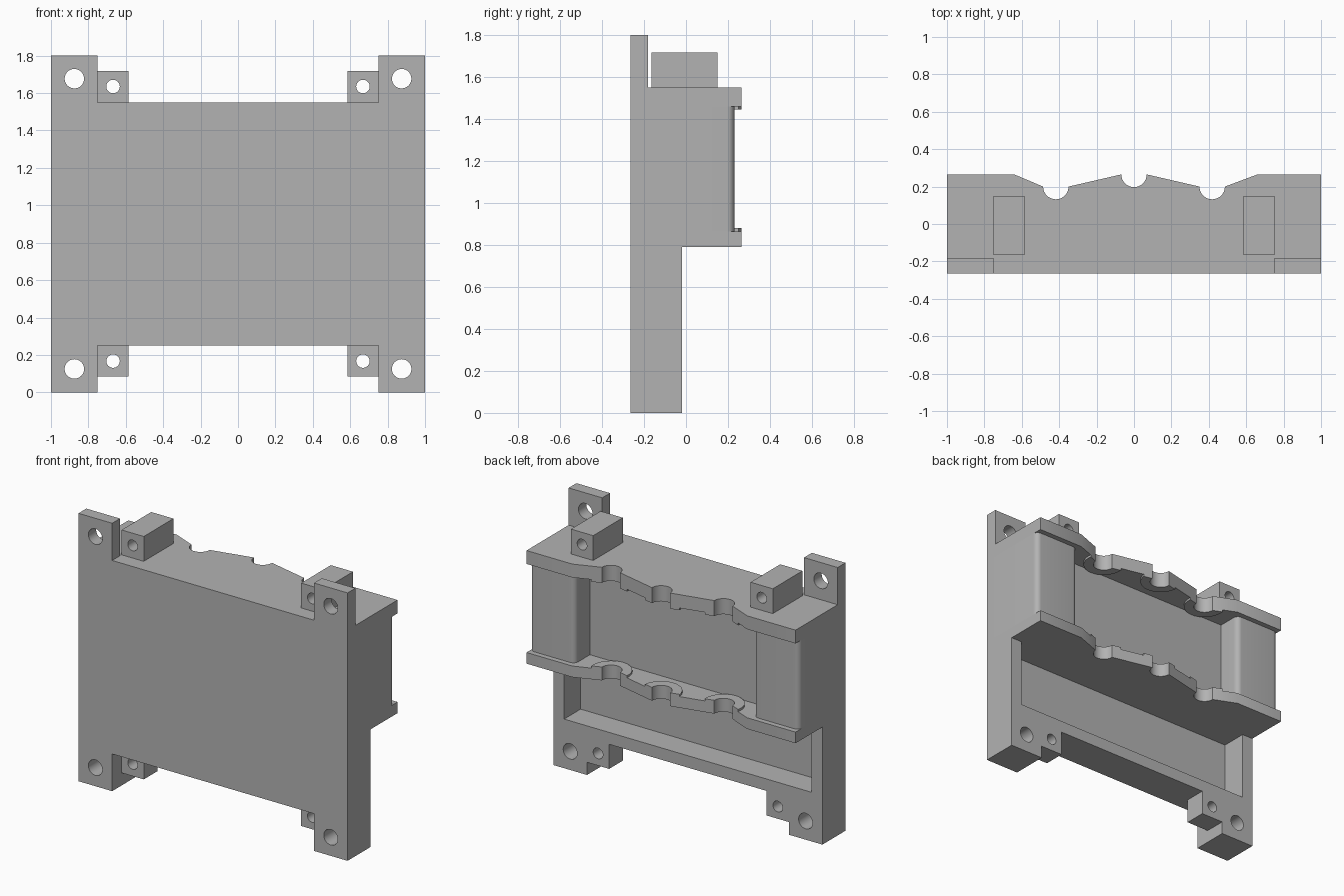
import bpy, bmesh
from math import pi, cos, sin, radians

if "Cube" in bpy.data.objects:
    bpy.data.objects.remove(bpy.data.objects["Cube"])

grey = bpy.data.materials.new("plain_grey")
grey.use_nodes = True
grey.diffuse_color = (0.45, 0.45, 0.45, 1)
grey.node_tree.nodes["Principled BSDF"].inputs["Base Color"].default_value = (0.45, 0.45, 0.45, 1)

FRONT, BACK = -0.265, 0.265
FRAME_BACK = -0.02
SHELF_LOW, SHELF_HIGH = (0.79, 0.865), (1.46, 1.55)


def prism(name, outline, z0, z1):
    """Extrude a plan outline between two heights."""
    bm = bmesh.new()
    face = bm.faces.new([bm.verts.new((x, y, z0)) for x, y in outline])
    out = bmesh.ops.extrude_face_region(bm, geom=[face])
    bmesh.ops.translate(bm, vec=(0, 0, z1 - z0),
                        verts=[v for v in out["geom"] if isinstance(v, bmesh.types.BMVert)])
    bmesh.ops.recalc_face_normals(bm, faces=bm.faces)
    mesh = bpy.data.meshes.new(name)
    bm.to_mesh(mesh)
    bm.free()
    mesh.materials.append(grey)
    ob = bpy.data.objects.new(name, mesh)
    bpy.context.collection.objects.link(ob)
    return ob


def box(name, xs, ys, zs):
    (a, b), (c, d) = xs, ys
    return prism(name, [(a, c), (b, c), (b, d), (a, d)], *zs)


def arc(cx, cy, r, start, end, n=12):
    steps = [start + (end - start) * i / n for i in range(n + 1)]
    return [(cx + r * cos(t), cy + r * sin(t)) for t in steps]


def boolean(ob, tool, operation):
    mod = ob.modifiers.new("cut", "BOOLEAN")
    mod.object, mod.operation, mod.solver = tool, operation, "EXACT"
    bpy.context.view_layer.objects.active = ob
    bpy.ops.object.modifier_apply(modifier=mod.name)
    bpy.data.objects.remove(tool)


def drill(ob, x, z, r):
    """Bore a round hole from front to back."""
    tool = prism("drill", arc(0, 0, r, 0, 2 * pi, 32)[:-1], -1, 1)
    tool.rotation_euler.x = pi / 2
    tool.location = (x, 0, z)
    bpy.context.view_layer.update()
    boolean(ob, tool, "DIFFERENCE")


# Shelf outline with three round notches in its back edge
notches = [(-0.418, 0.2), (0, BACK), (0.418, 0.2)]
shelf = [(-1, FRONT), (-1, BACK), (-0.64, BACK)]
for nx, ny in notches:
    shelf += arc(nx, ny, 0.068, pi, 2 * pi, 16)
shelf += [(0.66, BACK), (1, BACK), (1, FRONT)]

# Two shelves, each with low collars around the notches on its inner side
for label, (z0, z1) in (("lower", SHELF_LOW), ("upper", SHELF_HIGH)):
    prism(label + "_shelf", shelf, z0, z1)
    c0, c1 = (z1, z1 + 0.015) if label == "lower" else (z0 - 0.015, z0)
    for i, (nx, ny) in enumerate(notches):
        collar = prism(f"{label}_collar_{i + 1}", arc(nx, ny, 0.13, 0, 2 * pi, 32)[:-1], c0, c1)
        boolean(collar, prism("trim", shelf, c0 - 0.1, c1 + 0.1), "INTERSECT")

# Core between the shelves: recessed middle wall and rounded side blocks
R, block_back = 0.035, 0.23
half = [(0.665, 0.07)]
half += arc(0.665 + R, block_back - R, R, pi, pi / 2, 8)
half += arc(1 - R, block_back - R, R, pi / 2, 0, 8)
half += [(1, FRONT)]
core = half + [(-x, y) for x, y in reversed(half)]
prism("core", core, SHELF_LOW[1], SHELF_HIGH[0])

# Lower frame with a pocket open to the back
frame = box("lower_frame", (-1, 1), (FRONT, FRAME_BACK), (0.25, SHELF_LOW[0]))
boolean(frame, box("pocket", (-0.92, 0.92), (-0.195, 0.2), (0.33, 0.9)), "DIFFERENCE")

# Corner ears and smaller bosses, all drilled through
for side, s in (("left", 1), ("right", -1)):
    ear_x = sorted((0.75 * s, s))
    boss_x = sorted((0.585 * s, 0.75 * s))
    ear = box(side + "_upper_ear", ear_x, (FRONT, -0.182), (1.55, 1.8))
    drill(ear, 0.875 * s, 1.677, 0.052)
    ear = box(side + "_lower_ear", ear_x, (FRONT, FRAME_BACK), (0, 0.25))
    drill(ear, 0.875 * s, 0.125, 0.052)
    boss = box(side + "_upper_boss", boss_x, (-0.165, 0.15), (1.55, 1.717))
    drill(boss, 0.668 * s, 1.635, 0.036)
    boss = box(side + "_lower_boss", boss_x, (-0.165, FRAME_BACK), (0.085, 0.25))
    drill(boss, 0.668 * s, 0.167, 0.036)

# Smooth the curves and keep the edges sharp
bpy.ops.object.select_all(action="DESELECT")
for ob in bpy.context.collection.objects:
    if ob.type == "MESH" and ob.data.materials and ob.data.materials[0] == grey:
        ob.select_set(True)
        bpy.context.view_layer.objects.active = ob
bpy.ops.object.shade_smooth_by_angle(angle=radians(30))
